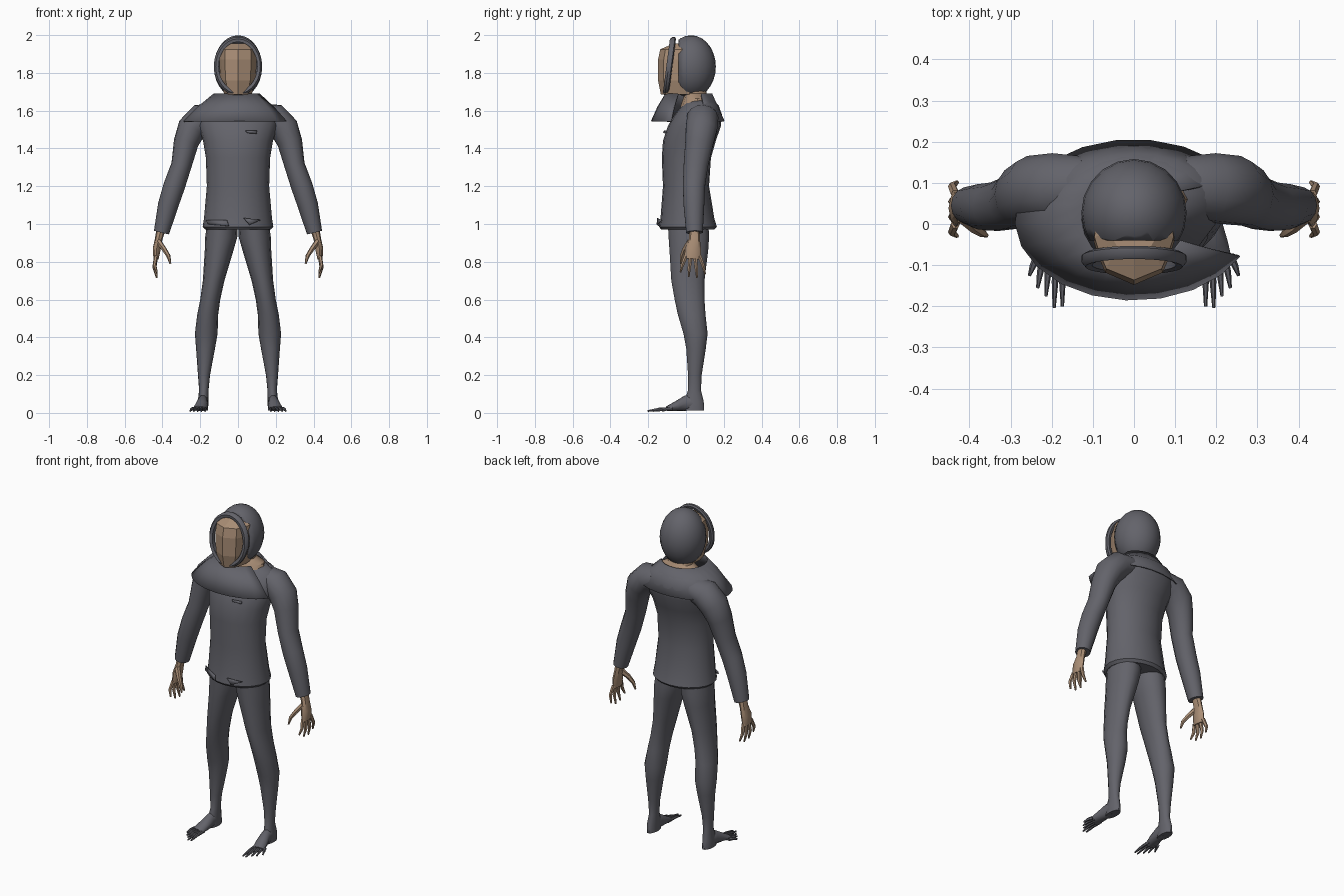
import bpy, bmesh, math
from mathutils import Vector, Matrix

if "Cube" in bpy.data.objects:
    bpy.data.objects.remove(bpy.data.objects["Cube"], do_unlink=True)


def material(name, rgb):
    m = bpy.data.materials.new(name)
    m.use_nodes = True
    m.diffuse_color = (*rgb, 1)
    m.node_tree.nodes["Principled BSDF"].inputs["Base Color"].default_value = (*rgb, 1)
    return m


CLOTH = material("charcoal cloth", (0.125, 0.125, 0.145))
SKIN = material("tan skin", (0.40, 0.27, 0.18))
parts = []


def finish(name, bm, mat, mirror=False, thickness=0):
    bmesh.ops.recalc_face_normals(bm, faces=bm.faces)
    mesh = bpy.data.meshes.new(name)
    bm.to_mesh(mesh)
    bm.free()
    mesh.materials.append(mat)
    ob = bpy.data.objects.new(name, mesh)
    bpy.context.collection.objects.link(ob)
    if mirror:
        ob.modifiers.new("mirror", "MIRROR").use_mirror_merge = False
    if thickness:
        solid = ob.modifiers.new("thickness", "SOLIDIFY")
        solid.thickness = thickness
        solid.offset = -1
    parts.append(ob)
    return ob


def loft(bm, rings, closed=True, caps=True):
    """Skin a list of equal-length point rings."""
    rows = [[bm.verts.new(p) for p in ring] for ring in rings]
    n = len(rows[0])
    for a, b in zip(rows, rows[1:]):
        for i in range(n if closed else n - 1):
            j = (i + 1) % n
            bm.faces.new((a[i], a[j], b[j], b[i]))
    if caps:
        bm.faces.new(rows[0])
        bm.faces.new(rows[-1])


def tube(bm, path, sides=12, level=False):
    """Elliptical tube through (x, y, z, radius_a, radius_b) points."""
    centres = [Vector(p[:3]) for p in path]
    rings = []
    for k, p in enumerate(path):
        t = centres[min(k + 1, len(path) - 1)] - centres[max(k - 1, 0)]
        t = Vector((0, 0, -1)) if level else t.normalized()
        a = Vector((1, 0, 0))
        a = (a - t * a.dot(t)).normalized()
        b = a.cross(t)
        turn = [2 * math.pi * i / sides for i in range(sides)]
        rings.append([centres[k] + a * p[3] * math.cos(u) + b * p[4] * math.sin(u) for u in turn])
    loft(bm, rings)


# Tunic: height, half width, front y, back y
tunic = [(0.97, 0.172, -0.13, 0.15), (0.985, 0.187, -0.143, 0.163), (1.03, 0.18, -0.135, 0.15),
         (1.2, 0.165, -0.122, 0.122), (1.35, 0.17, -0.128, 0.132), (1.44, 0.185, -0.122, 0.158),
         (1.52, 0.21, -0.095, 0.185), (1.58, 0.215, -0.06, 0.19), (1.63, 0.18, -0.02, 0.172),
         (1.66, 0.11, 0.0, 0.14)]
bm = bmesh.new()
tube(bm, [(0, (f + b) / 2, z, w, (b - f) / 2) for z, w, f, b in tunic], 20, level=True)
finish("tunic", bm, CLOTH)

# Sleeves
bm = bmesh.new()
tube(bm, [(0.12, 0.09, 1.575, 0.065, 0.075), (0.19, 0.088, 1.56, 0.08, 0.085),
          (0.245, 0.082, 1.505, 0.078, 0.085), (0.275, 0.07, 1.43, 0.066, 0.076),
          (0.3, 0.052, 1.31, 0.054, 0.066), (0.338, 0.042, 1.2, 0.057, 0.06),
          (0.37, 0.042, 1.1, 0.054, 0.056), (0.405, 0.045, 0.955, 0.041, 0.045)], 14)
finish("sleeves", bm, CLOTH, mirror=True)

# Hands: palm, four splayed fingers and a thumb
bm = bmesh.new()
tube(bm, [(0.408, 0.045, 0.97, 0.024, 0.027), (0.42, 0.045, 0.92, 0.02, 0.029),
          (0.43, 0.038, 0.87, 0.021, 0.042), (0.434, 0.034, 0.815, 0.014, 0.044)], 8)
for i, length in enumerate((0.075, 0.1, 0.105, 0.085)):
    y = 0.0 + 0.024 * i
    drift = (i - 1.5) * 0.013
    tube(bm, [(0.434, y, 0.83, 0.011, 0.012), (0.442, y + drift, 0.82 - length * 0.5, 0.01, 0.01),
              (0.43, y + drift * 1.5, 0.82 - length, 0.005, 0.005)], 6)
tube(bm, [(0.42, 0.02, 0.905, 0.016, 0.018), (0.39, -0.008, 0.865, 0.013, 0.014),
          (0.368, -0.022, 0.83, 0.011, 0.011), (0.358, -0.028, 0.79, 0.005, 0.005)], 6)
finish("hands", bm, SKIN, mirror=True)

# Legs: height, inner x, outer x, front y, back y
leg = [(1.03, 0.0, 0.16, -0.1, 0.12), (0.93, 0.004, 0.174, -0.095, 0.125), (0.86, 0.024, 0.176, -0.09, 0.12),
       (0.7, 0.072, 0.186, -0.08, 0.1), (0.6, 0.094, 0.2, -0.062, 0.1), (0.52, 0.105, 0.216, -0.045, 0.105),
       (0.42, 0.108, 0.228, -0.015, 0.116), (0.34, 0.122, 0.222, 0.0, 0.106), (0.2, 0.148, 0.212, 0.01, 0.084),
       (0.12, 0.156, 0.206, 0.01, 0.08), (0.06, 0.157, 0.213, -0.01, 0.095), (0.012, 0.158, 0.213, -0.015, 0.098)]
bm = bmesh.new()
tube(bm, [((i + o) / 2, (f + b) / 2, z, (o - i) / 2, (b - f) / 2) for z, i, o, f, b in leg], 14, level=True)
finish("trouser_legs", bm, CLOTH, mirror=True)

# Feet with fanned toes
bm = bmesh.new()
tube(bm, [(0.185, 0.06, 0.05, 0.026, 0.04), (0.187, 0.0, 0.052, 0.028, 0.043),
          (0.194, -0.05, 0.036, 0.035, 0.027), (0.203, -0.1, 0.022, 0.037, 0.014)], 10)
for i, reach in enumerate((0.2, 0.203, 0.175, 0.155, 0.125)):
    x = 0.174 + 0.015 * i
    tube(bm, [(x, -0.075, 0.022, 0.009, 0.011), (x + 0.003 * i, -(0.08 + reach) / 2, 0.02, 0.008, 0.009),
              (x + 0.005 * i, -reach, 0.01, 0.004, 0.005)], 6)
finish("feet", bm, CLOTH, mirror=True)

# Neck
bm = bmesh.new()
tube(bm, [(0, 0.06, 1.62, 0.14, 0.09), (0, 0.06, 1.665, 0.125, 0.075), (0, 0.05, 1.69, 0.075, 0.06),
          (0, 0.03, 1.78, 0.07, 0.06)], 12, level=True)
finish("neck", bm, SKIN)

# Shoulder cape, slit open on the left side
bm = bmesh.new()
turns = [math.radians(32 + 301 * i / 18) for i in range(19)]
cape = [(0.13, 0.125, 0.015, 1.69), (0.215, 0.162, 0.01, 1.62), (0.29, 0.196, 0.01, 1.545)]
loft(bm, [[(rx * math.cos(u), cy + ry * math.sin(u), z) for u in turns] for rx, ry, cy, z in cape],
     closed=False, caps=False)
finish("shoulder_cape", bm, CLOTH, thickness=0.006)

# Hood shell, open at the front
bm = bmesh.new()
bmesh.ops.create_uvsphere(bm, u_segments=20, v_segments=14, radius=1)
bmesh.ops.transform(bm, verts=bm.verts, matrix=Matrix.Translation((0, 0.027, 1.833))
                    @ Matrix.Diagonal((0.128, 0.131, 0.166, 1)))
bmesh.ops.bisect_plane(bm, geom=bm.verts[:] + bm.edges[:] + bm.faces[:], plane_co=(0, -0.04, 1.83),
                       plane_no=(0, -1, 0), clear_outer=True)
finish("hood", bm, CLOTH, thickness=0.008)

# Hood rim: a tilted oval band
bm = bmesh.new()
profile = [(0.102, -0.014), (0.118, -0.018), (0.128, -0.006), (0.128, 0.008), (0.118, 0.014), (0.102, 0.01)]
rows = []
for i in range(28):
    u = 2 * math.pi * i / 28
    rows.append([(r * math.cos(u), d - 0.086 + 0.13 * (r + 0.027) * math.sin(u),
                  1.835 + (r + 0.027) * math.sin(u)) for r, d in profile])
loft(bm, rows + rows[:1], caps=False)
bmesh.ops.remove_doubles(bm, verts=bm.verts, dist=0.0001)
finish("hood_rim", bm, CLOTH)

# Faceted face with a central ridge
half = [(0.07, -0.118), (0.088, -0.075), (0.1, -0.035), (0.095, 0.02)]
section = [(0, -0.148)] + half + [(-x, y) for x, y in reversed(half)]
levels = [(1.685, 0.72, 0.9), (1.76, 0.93, 1.0), (1.87, 1.0, 1.0), (1.925, 0.96, 0.92), (1.955, 0.6, 0.45)]
bm = bmesh.new()
loft(bm, [[(x * sx, y * sy, z) for x, y in section] for z, sx, sy in levels])
face = finish("face", bm, SKIN)


# Folded hem flaps and chest pocket welt
def flap(name, corners):
    bm = bmesh.new()
    bm.faces.new([bm.verts.new(c) for c in corners])
    finish(name, bm, CLOTH, thickness=0.006)


flap("hem_fold_left", [(0.03, -0.148, 1.03), (0.12, -0.125, 1.02), (0.06, -0.15, 0.995)])
flap("hem_fold_right", [(-0.17, -0.07, 1.02), (-0.06, -0.14, 1.02), (-0.05, -0.15, 0.99), (-0.16, -0.085, 1.0)])
flap("pocket_welt", [(0.04, -0.116, 1.495), (0.1, -0.106, 1.495), (0.1, -0.112, 1.48), (0.05, -0.122, 1.484)])

# Smooth shading, keeping hard edges; the face stays flat
bpy.ops.object.select_all(action="DESELECT")
for ob in parts:
    ob.select_set(ob is not face)
bpy.context.view_layer.objects.active = parts[0]
bpy.ops.object.shade_smooth_by_angle(angle=math.radians(40))
